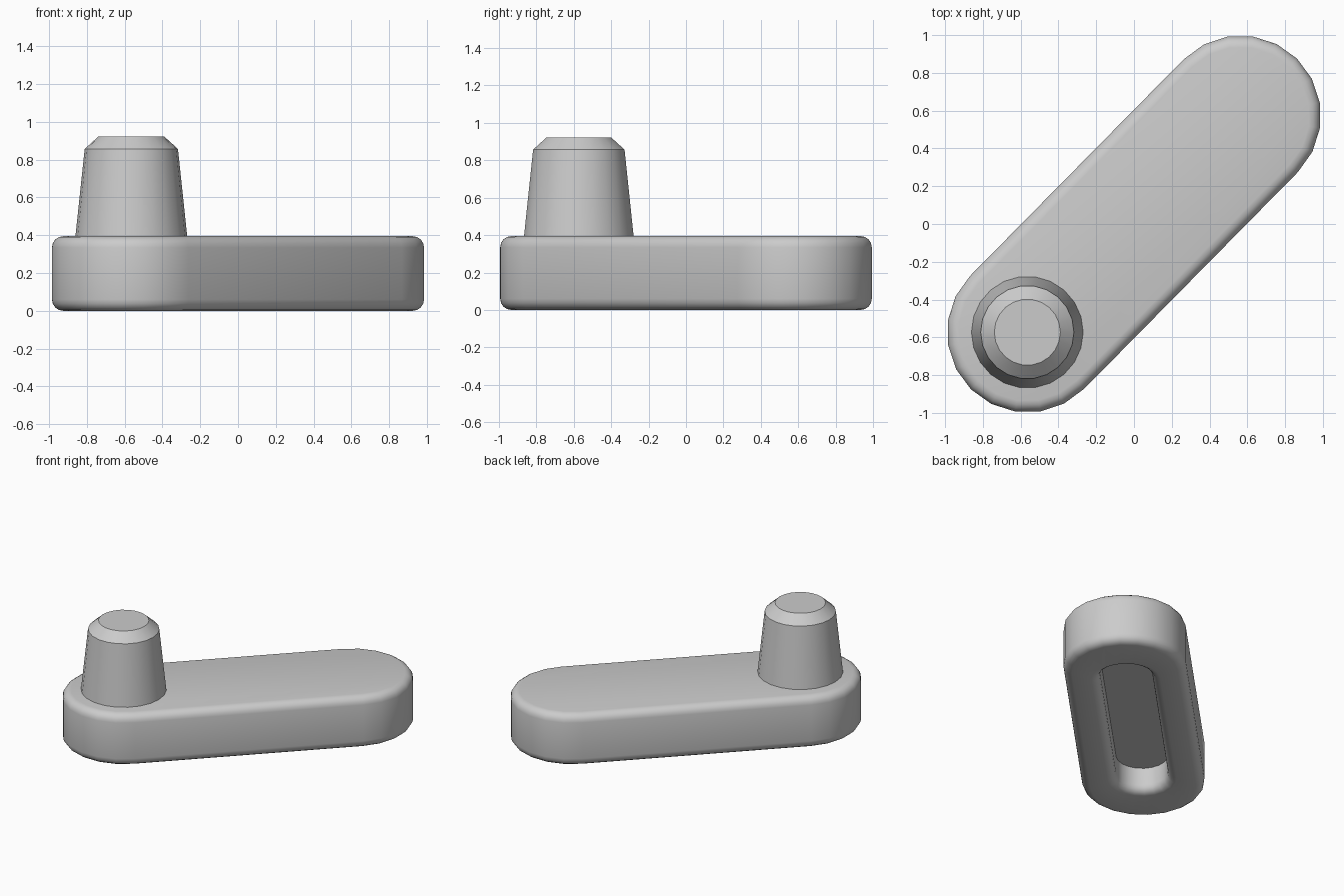
import bpy, bmesh, math
from mathutils import Matrix, Vector

cube = bpy.data.objects.get("Cube")
if cube:
    bpy.data.objects.remove(cube, do_unlink=True)

grey = bpy.data.materials.new("light grey plastic")
grey.use_nodes = True
colour = (0.6, 0.6, 0.6, 1)
grey.diffuse_color = colour
grey.node_tree.nodes["Principled BSDF"].inputs["Base Color"].default_value = colour


def outline(radius, reach, steps):
    """Stadium outline: two half circles, reach away from the centre."""
    points = []
    for side in (1, -1):
        for i in range(steps + 1):
            a = math.pi * (i / steps - 0.5)
            points.append((side * (reach + radius * math.cos(a)), side * radius * math.sin(a)))
    return points


def circle(radius, sides):
    return [(radius * math.cos(math.tau * i / sides), radius * math.sin(math.tau * i / sides))
            for i in range(sides)]


def fillet(radius, z, size, start, steps=4):
    """Quarter-round section as (radius, height) pairs around a centre."""
    return [(radius + size * math.cos(start + math.pi / 2 * i / steps),
             z + size * math.sin(start + math.pi / 2 * i / steps)) for i in range(steps + 1)]


def loft(name, rings, matrix):
    """Skin a stack of equal rings and cap both ends."""
    bm = bmesh.new()
    loops = [[bm.verts.new((x, y, z)) for x, y in points] for points, z in rings]
    n = len(loops[0])
    for low, high in zip(loops, loops[1:]):
        for i in range(n):
            j = (i + 1) % n
            bm.faces.new((low[i], low[j], high[j], high[i]))
    bm.faces.new(loops[0])
    bm.faces.new(loops[-1])
    bmesh.ops.recalc_face_normals(bm, faces=bm.faces)
    bm.transform(matrix)
    mesh = bpy.data.meshes.new(name)
    bm.to_mesh(mesh)
    bm.free()
    mesh.materials.append(grey)
    obj = bpy.data.objects.new(name, mesh)
    bpy.context.collection.objects.link(obj)
    bpy.ops.object.select_all(action="DESELECT")
    obj.select_set(True)
    bpy.context.view_layer.objects.active = obj
    bpy.ops.object.shade_smooth_by_angle(angle=math.radians(30))
    return obj


# Arm: rounded bar with a blind slot underneath
end = Vector((0.565, 0.573, 0))
height, radius, edge = 0.395, 0.425, 0.06
slot_radius, slot_reach, slot_depth, lip = 0.18, 0.69, 0.19, 0.06
slot = [(slot_radius, slot_depth)] + fillet(slot_radius + lip, lip, lip, math.pi)
outside = (fillet(radius - edge, edge, edge, -math.pi / 2)
           + fillet(radius - edge, height - edge, edge, 0))
rings = [(outline(r, slot_reach, 10), z) for r, z in slot]
rings += [(outline(r, end.length, 10), z) for r, z in outside]
loft("arm", rings, Matrix.Rotation(math.atan2(end.y, end.x), 4, "Z"))

# Peg: tapered post with a chamfered top
section = [(0.297, height - 0.01), (0.247, 0.857), (0.175, 0.922)]
loft("peg", [(circle(r, 22), z) for r, z in section], Matrix.Translation(-end))
